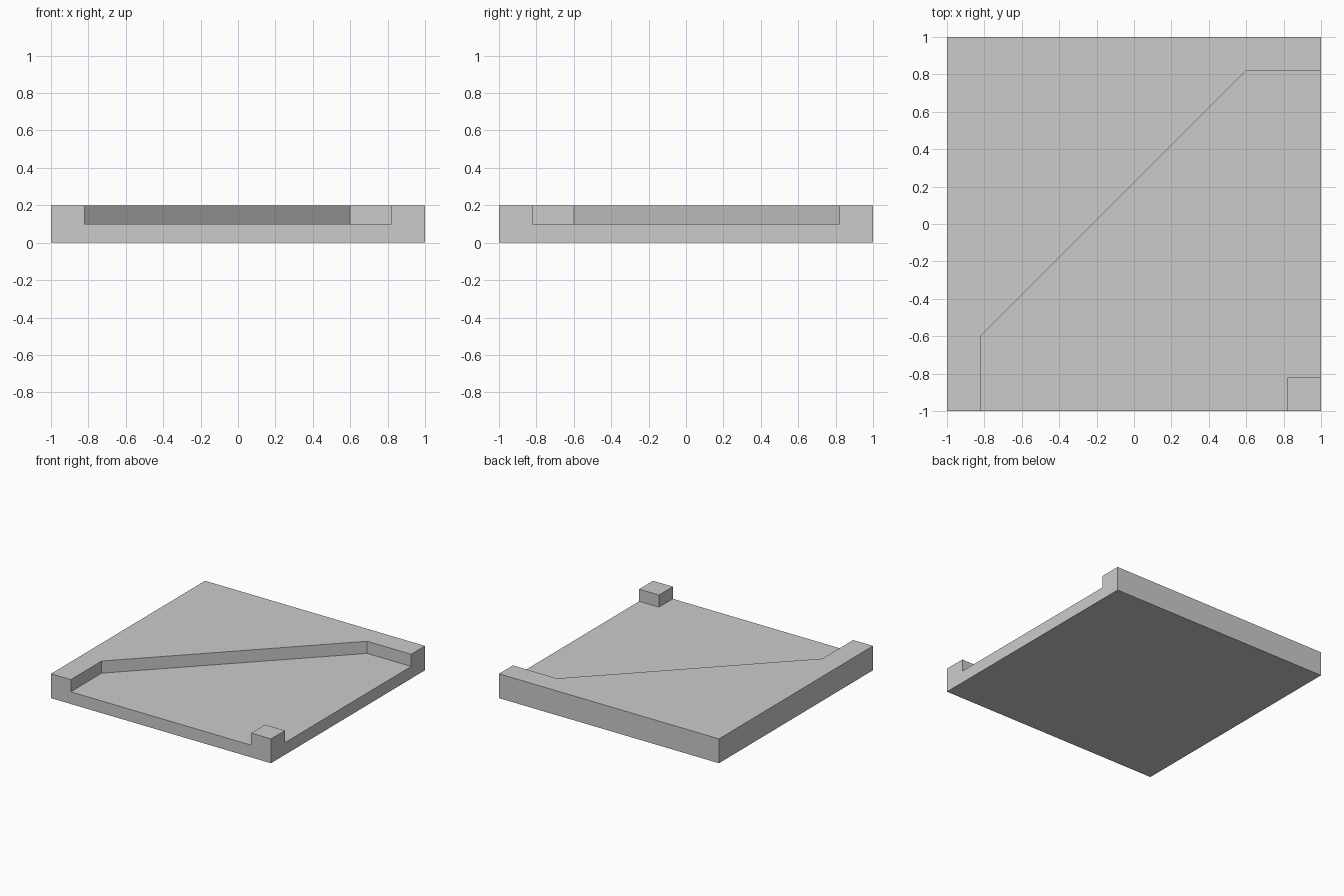
import bpy, bmesh

if "Cube" in bpy.data.objects:
    bpy.data.objects.remove(bpy.data.objects["Cube"])


def prism(name, outline, z0, z1):
    """Extrude a flat outline from z0 up to z1."""
    bm = bmesh.new()
    base = bm.faces.new([bm.verts.new((x, y, z0)) for x, y in outline])
    ext = bmesh.ops.extrude_face_region(bm, geom=[base], use_keep_orig=True)
    top = [g for g in ext["geom"] if isinstance(g, bmesh.types.BMVert)]
    bmesh.ops.translate(bm, verts=top, vec=(0, 0, z1 - z0))
    bmesh.ops.recalc_face_normals(bm, faces=bm.faces[:])
    mesh = bpy.data.meshes.new(name)
    bm.to_mesh(mesh)
    bm.free()
    ob = bpy.data.objects.new(name, mesh)
    bpy.context.collection.objects.link(ob)
    return ob


# Full-height square floor tile
tile = prism("floor_tile", [(-1, -1), (1, -1), (1, 1), (-1, 1)], 0, 0.2)

# Sunken path: open at front and right, leaving a corner post and diagonal bank
path = [(-0.82, -1.2), (0.82, -1.2), (0.82, -0.82), (1.2, -0.82),
        (1.2, 0.82), (0.6, 0.82), (-0.82, -0.6)]
cutter = prism("path_cutter", path, 0.1, 0.4)
cutter.hide_render = True

# Carve the path and discard the cutter
mod = tile.modifiers.new("carve_path", 'BOOLEAN')
mod.operation = 'DIFFERENCE'
mod.solver = 'EXACT'
mod.object = cutter
bpy.context.view_layer.objects.active = tile
bpy.ops.object.modifier_apply(modifier=mod.name)
bpy.data.objects.remove(cutter)
